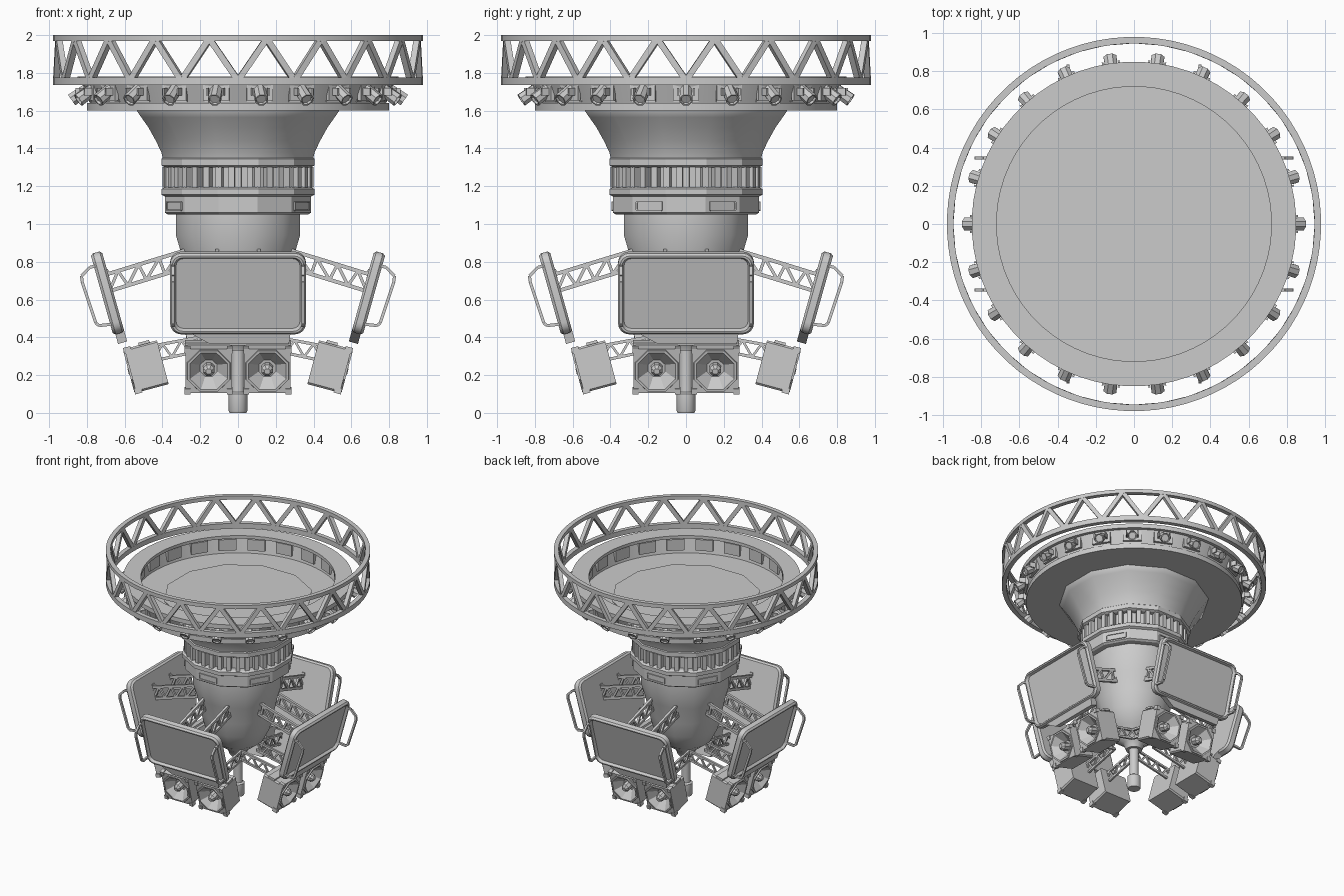
import bpy, bmesh
from math import sin, cos, pi, radians
from mathutils import Matrix, Vector

if "Cube" in bpy.data.objects:
    bpy.data.objects.remove(bpy.data.objects["Cube"])

T, R = Matrix.Translation, Matrix.Rotation


def finish(name, bm, smooth=None, copies=1):
    """Turn a bmesh into an object, with optional copies turned about z."""
    bmesh.ops.recalc_face_normals(bm, faces=bm.faces)
    me = bpy.data.meshes.new(name)
    bm.to_mesh(me)
    bm.free()
    if smooth:
        me.shade_smooth()
        me.set_sharp_from_angle(angle=radians(smooth))
    for k in range(copies):
        ob = bpy.data.objects.new(name if copies == 1 else f"{name}_{k + 1}", me)
        ob.rotation_euler.z = k * 2 * pi / copies
        bpy.context.collection.objects.link(ob)


def loft(bm, loops, closed=False, M=Matrix()):
    """Skin a list of point loops; cap the ends unless closed."""
    rows = [[bm.verts.new(M @ Vector(p)) for p in lp] for lp in loops]
    n = len(rows[0])
    pairs = list(zip(rows, rows[1:])) + ([(rows[-1], rows[0])] if closed else [])
    for a, b in pairs:
        for i in range(n):
            j = (i + 1) % n
            bm.faces.new((a[i], a[j], b[j], b[i]))
    if not closed:
        bm.faces.new(rows[0])
        bm.faces.new(rows[-1])


def circle(r, z, n):
    return [(r * cos(2 * pi * (i + .5) / n), r * sin(2 * pi * (i + .5) / n), z) for i in range(n)]


def lathe(name, prof, n, closed=False, smooth=None):
    bm = bmesh.new()
    loft(bm, [circle(r, z, n) for r, z in prof], closed)
    finish(name, bm, smooth)


def rrect(x, hw, hh, r, seg=4):
    """Rounded rectangle in the yz plane at x."""
    pts = []
    for k, (sy, sz) in enumerate(((1, 1), (-1, 1), (-1, -1), (1, -1))):
        for s in range(seg + 1):
            a = (k + s / seg) * pi / 2
            pts.append((x, sy * (hw - r) + r * cos(a), sz * (hh - r) + r * sin(a)))
    return pts


def octagon(x, h):
    return rrect(x, h, h, h * .586, 1)


def box(bm, c, s, M=Matrix()):
    bmesh.ops.create_cube(bm, size=1, matrix=M @ T(c) @ Matrix.Diagonal((*s, 1)))


def bar(bm, p, q, w, d=None):
    p, q = Vector(p), Vector(q)
    rot = (q - p).to_track_quat('Z', 'Y').to_matrix().to_4x4()
    box(bm, (0, 0, 0), (w, d or w, (q - p).length), T((p + q) / 2) @ rot)


def truss_arm(bm, y, a0, a1, b0, b1, n, w):
    """Flat lattice arm: chords a and b in the xz plane at y."""
    pt = lambda s, e, t: Vector((s[0] + (e[0] - s[0]) * t, y, s[1] + (e[1] - s[1]) * t))
    bar(bm, pt(a0, a1, 0), pt(a0, a1, 1), w)
    bar(bm, pt(b0, b1, 0), pt(b0, b1, 1), w)
    for i in range(n):
        s, e = ((a0, a1), (b0, b1)) if i % 2 == 0 else ((b0, b1), (a0, a1))
        bar(bm, pt(*s, i / n), pt(*e, (i + 1) / n), w * .8)


# Top lattice ring: two rails and zigzag braces
for nm, z0, z1 in (("truss_top_rail", 1.97, 2.0), ("truss_bottom_rail", 1.735, 1.775)):
    lathe(nm, [(.945, z0), (.98, z0), (.98, z1), (.945, z1)], 80, True, 30)
bm = bmesh.new()
for i in range(40):
    a, b = -pi / 2 + i * pi / 20, -pi / 2 + (i + 1) * pi / 20
    za, zb = (1.76, 1.98) if i % 2 == 0 else (1.98, 1.76)
    bar(bm, (.962 * cos(a), .962 * sin(a), za), (.962 * cos(b), .962 * sin(b), zb), .032)
finish("truss_braces", bm)

# Light tray with overhanging rim
lathe("light_tray", [(.3, 1.6), (.8, 1.6), (.8, 1.64), (.785, 1.64), (.825, 1.745), (.85, 1.745),
                     (.85, 1.78), (.72, 1.78), (.72, 1.755), (.79, 1.755), (.76, 1.62), (.3, 1.62)],
      64, False, 30)

# Spotlights around the tray, with housings on both sides of the wall
bm = bmesh.new()
bh = bmesh.new()
for i in range(22):
    Z = R(2 * pi * i / 22, 4, 'Z')
    loft(bm, [octagon(-.06, .03), octagon(.068, .034), octagon(.068, .027), octagon(.055, .025)],
         M=Z @ T((.825, 0, 1.695)) @ R(radians(35), 4, 'Y'))
    box(bh, (.808, 0, 1.695), (.02, .14, .08), Z @ T((0, 0, 0)))
    box(bh, (.77, 0, 1.69), (.04, .13, .09), Z)
    for y in (-.042, .042):
        box(bh, (.835, y, 1.7), (.05, .01, .04), Z)
finish("spotlights", bm)
finish("spotlight_housings", bh)

# Flared funnel and stacked neck bands
lathe("funnel", [(.41, 1.34), (.42, 1.38), (.45, 1.44), (.49, 1.51), (.53, 1.565), (.555, 1.6), (.555, 1.626)],
      12, smooth=35)
lathe("upper_neck_band", [(.40, 1.3), (.42, 1.31), (.42, 1.345), (.40, 1.36)], 12)
lathe("slat_core", [(.365, 1.18), (.365, 1.31)], 12)
lathe("lower_neck_band", [(.40, 1.145), (.42, 1.155), (.42, 1.185), (.40, 1.195)], 12)
lathe("neck_drum", [(.385, 1.05), (.40, 1.06), (.40, 1.15)], 12)
bm = bmesh.new()
for i in range(36):
    box(bm, (.375, 0, 1.247), (.05, .032, .11), R(2 * pi * (i + .5) / 36, 4, 'Z'))
finish("neck_slats", bm)
bm = bmesh.new()
for i in range(6):
    Z = R(pi / 2 + i * pi / 3, 4, 'Z') @ T((.386, 0, 1.095))
    outer, inner = rrect(.008, .08, .025, .004, 1), rrect(.008, .072, .018, .003, 1)
    loft(bm, [rrect(-.01, .08, .025, .004, 1), outer, inner, rrect(.002, .072, .018, .003, 1)], M=Z)
finish("drum_windows", bm)

# Bullet shaped core and bottom pole
lathe("core_body", [(.34, 1.06), (.34, .94), (.31, .84), (.28, .7), (.25, .58), (.19, .46), (.08, .38), (.06, .33)],
      12, smooth=35)
lathe("pole", [(.04, .36), (.035, .3), (.035, .1)], 16, smooth=30)
lathe("pole_foot", [(.045, 0), (.05, .01), (.05, .1), (.035, .11)], 16, smooth=30)

# Screens on four sides, facing outward and down
S = T((.69, 0, .635)) @ R(radians(15.7), 4, 'Y')
bm = bmesh.new()
loft(bm, [rrect(-.03, .345, .21, .05), rrect(-.018, .36, .223, .06), rrect(.018, .36, .223, .06),
          rrect(.032, .348, .212, .05), rrect(.032, .338, .202, .045), rrect(.012, .328, .192, .04)], M=S)
finish("screen", bm, 30, 4)
bm = bmesh.new()
loft(bm, [[(x, -.28, -.2), (x, .28, -.2), (x, .27, -.275), (x, -.15, -.275)] for x in (-.03, .02)], M=S)
finish("screen_lower_bracket", bm, None, 4)

# Bent handles on both screen edges
bm = bmesh.new()
path = [(.75, .78), (.785, .77), (.828, .725), (.826, .695), (.752, .475), (.735, .462), (.65, .472)]
for y in (-.345, .345):
    for p, q in zip(path, path[1:]):
        bar(bm, (p[0], y, p[1]), (q[0], y, q[1]), .016)
finish("screen_handles", bm, None, 4)

# Lattice arms carrying screens and speakers
bm = bmesh.new()
for y in (-.11, .11):
    truss_arm(bm, y, (.2, .885), (.69, .735), (.24, .78), (.68, .645), 9, .02)
    bar(bm, (.68, y, .62), (.70, y, .76), .025)
finish("screen_arms", bm, None, 4)
bm = bmesh.new()
for y in (-.1, .1):
    truss_arm(bm, y, (.1, .42), (.45, .355), (.1, .35), (.45, .275), 7, .016)
finish("speaker_arms", bm, None, 4)

# Speaker pairs with recessed octagonal horns
bm = bmesh.new()
for y in (-.155, .155):
    M = T((.485, y, .245)) @ R(radians(15), 4, 'Y')
    loft(bm, [rrect(-.09, .122, .12, .01, 1), rrect(.088, .122, .12, .01, 1), octagon(.088, .114),
              octagon(.097, .112), octagon(.097, .1), octagon(.03, .045), octagon(.03, .03),
              octagon(.08, .03), octagon(.1, .015)], M=M)
    for sy in (-1, 1):
        for sz in (-1, 1):
            box(bm, (.075, sy * .112, sz * .112), (.04, .03, .03), M)
finish("speaker_pair", bm, None, 4)
bm = bmesh.new()
box(bm, (-.02, 0, .125), (.06, .56, .015), T((.485, 0, .245)) @ R(radians(15), 4, 'Y'))
finish("speaker_mount", bm, None, 4)
